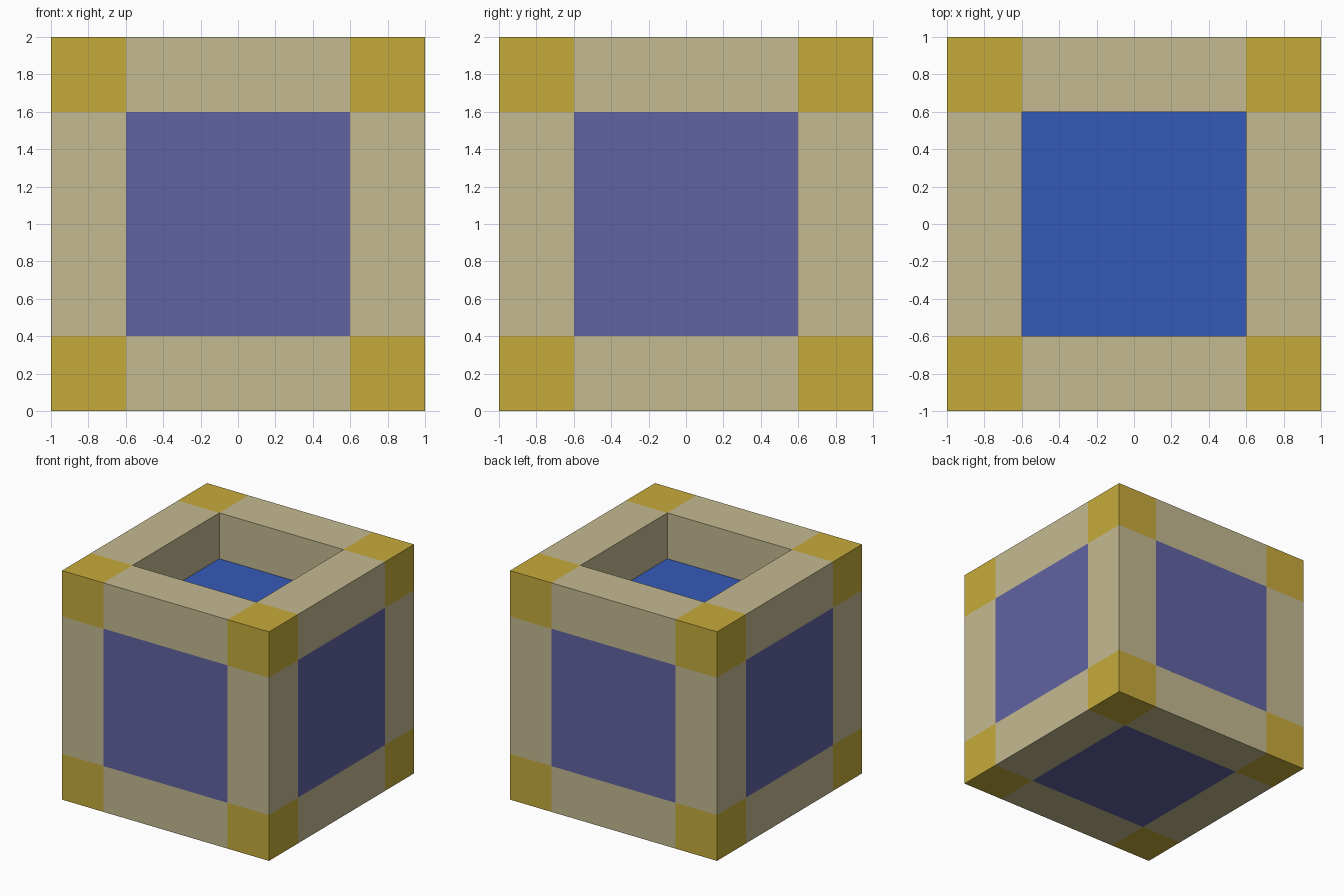
import bpy
import bmesh
from math import pi
from mathutils import Matrix, Vector

HALF = 1.0      # half the cube
OPEN = 0.6      # half of each square opening
DEPTH = 0.4     # depth of the well in the top
CENTRE = Vector((0, 0, HALF))

cube = bpy.data.objects.get("Cube")
if cube:
    bpy.data.objects.remove(cube, do_unlink=True)


def make_material(name, srgb):
    """Flat material from 0-255 sRGB values."""
    linear = [((c / 255 + 0.055) / 1.055) ** 2.4 for c in srgb]
    mat = bpy.data.materials.new(name)
    mat.use_nodes = True
    mat.diffuse_color = (*linear, 1)
    bsdf = mat.node_tree.nodes["Principled BSDF"]
    bsdf.inputs["Base Color"].default_value = (*linear, 1)
    bsdf.inputs["Roughness"].default_value = 0.8
    return mat


beige = make_material("beige rail", (196, 186, 145))
gold = make_material("gold corner", (198, 171, 59))
violet = make_material("violet panel", (97, 99, 163))
blue = make_material("blue pool", (52, 90, 184))


def add_object(name, bm, materials):
    mesh = bpy.data.meshes.new(name)
    bm.to_mesh(mesh)
    bm.free()
    for mat in materials:
        mesh.materials.append(mat)
    obj = bpy.data.objects.new(name, mesh)
    bpy.context.collection.objects.link(obj)
    return obj


def add_square(name, matrix, mat):
    """Square the size of an opening, facing along the matrix z axis."""
    bm = bmesh.new()
    bmesh.ops.create_grid(bm, x_segments=1, y_segments=1, size=OPEN, matrix=matrix)
    add_object(name, bm, [mat])


# Frame: a cube cut along the edges of its openings
bm = bmesh.new()
bmesh.ops.create_cube(bm, size=2 * HALF, matrix=Matrix.Translation(CENTRE))
for axis in range(3):
    for side in (-OPEN, OPEN):
        normal = Vector((0, 0, 0))
        normal[axis] = 1
        bmesh.ops.bisect_plane(bm, geom=bm.verts[:] + bm.edges[:] + bm.faces[:],
                               plane_co=CENTRE + normal * side, plane_no=normal)

# Gold where all three directions are outside the openings, open in the middle
openings = []
for face in bm.faces:
    offset = face.calc_center_median() - CENTRE
    outside = sum(abs(c) > OPEN for c in offset)
    face.material_index = 1 if outside == 3 else 0
    if outside == 1:
        openings.append(face)

# Well walls: push the top opening down
top = max(openings, key=lambda f: f.calc_center_median().z)
openings.remove(top)
pushed = bmesh.ops.extrude_face_region(bm, geom=[top])["geom"]
bmesh.ops.translate(bm, vec=(0, 0, -DEPTH),
                    verts=[v for v in pushed if isinstance(v, bmesh.types.BMVert)])
openings += [f for f in pushed if isinstance(f, bmesh.types.BMFace)]
if top.is_valid:
    bmesh.ops.delete(bm, geom=[top], context="FACES_ONLY")
bmesh.ops.recalc_face_normals(bm, faces=bm.faces[:])
bmesh.ops.delete(bm, geom=openings, context="FACES_ONLY")
add_object("frame", bm, [beige, gold])

# Panels flush with the four sides
outward = Matrix.Translation((0, 0, HALF)) @ Matrix.Identity(4)
upright = Matrix.Rotation(pi / 2, 4, "X")
for i, name in enumerate(("front_panel", "left_panel", "back_panel", "right_panel")):
    turn = Matrix.Rotation(i * pi / 2, 4, "Z")
    add_square(name, Matrix.Translation(CENTRE) @ turn @ upright @ outward, violet)

# Panel underneath and the pool at the bottom of the well
add_square("bottom_panel", Matrix.Rotation(pi, 4, "X"), violet)
add_square("pool", Matrix.Translation((0, 0, 2 * HALF - DEPTH)), blue)
